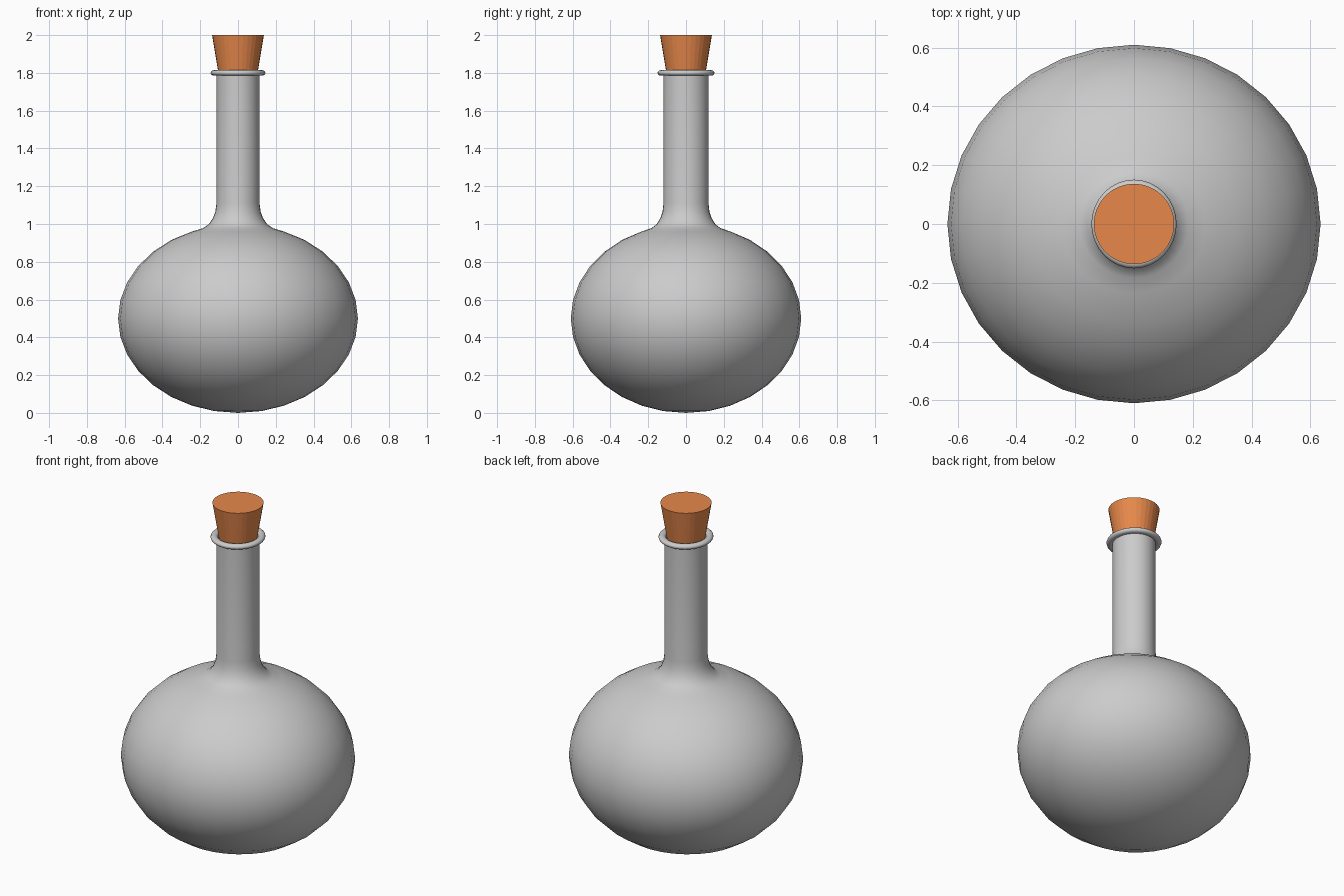
import bpy, bmesh
from math import sin, cos, pi, radians

if "Cube" in bpy.data.objects:
    bpy.data.objects.remove(bpy.data.objects["Cube"])

SEG = 32


def lathe(name, profile, smooth=True, closed=False):
    """Revolve (rx, ry, z) points about z; zero radius makes a pole."""
    bm = bmesh.new()
    rings = []
    for rx, ry, z in profile:
        if rx < 1e-5:
            rings.append([bm.verts.new((0, 0, z))] * SEG)
        else:
            rings.append([bm.verts.new((rx * cos(2 * pi * i / SEG),
                                        ry * sin(2 * pi * i / SEG), z))
                          for i in range(SEG)])
    pairs = list(zip(rings, rings[1:]))
    if closed:
        pairs.append((rings[-1], rings[0]))
    for a, b in pairs:
        for i in range(SEG):
            j = (i + 1) % SEG
            bm.faces.new(list(dict.fromkeys((a[i], a[j], b[j], b[i]))))
    bmesh.ops.recalc_face_normals(bm, faces=bm.faces)
    me = bpy.data.meshes.new(name)
    bm.to_mesh(me)
    bm.free()
    ob = bpy.data.objects.new(name, me)
    bpy.context.collection.objects.link(ob)
    if smooth:
        bpy.context.view_layer.objects.active = ob
        ob.select_set(True)
        bpy.ops.object.shade_smooth_by_angle(angle=radians(50))
        ob.select_set(False)
    return ob


# Flask: squashed sphere, flared shoulder and neck, with an inner wall
outer = []
for k in range(14):
    a = -pi / 2 + k * pi / 16
    outer.append((0.635 * cos(a), 0.61 * cos(a), 0.5 + 0.5 * sin(a)))
outer[0] = (0, 0, 0)
outer += [(0.243, 0.236, 0.96), (0.185, 0.183, 0.978), (0.155, 0.156, 0.998),
          (0.133, 0.136, 1.03), (0.12, 0.124, 1.065), (0.114, 0.119, 1.11),
          (0.114, 0.119, 1.80)]
inner = [(0.103, 0.107, 1.80), (0.103, 0.107, 1.08), (0.14, 0.14, 0.985)]
for k in range(12, -1, -1):
    a = -pi / 2 + k * pi / 16
    inner.append((0.62 * cos(a), 0.595 * cos(a), 0.5 + 0.485 * sin(a)))
inner[-1] = (0, 0, 0.015)
lathe("flask", outer + inner)

# Rounded lip around the mouth
lip = [(0.125 + 0.02 * cos(t), 0.131 + 0.02 * cos(t), 1.80 + 0.015 * sin(t))
       for t in (2 * pi * k / 12 for k in range(12))]
lathe("lip", lip, closed=True)

# Tapered cork stopper
cork = lathe("cork", [(0, 0, 1.70), (0.087, 0.087, 1.70),
                      (0.137, 0.137, 2.0), (0, 0, 2.0)], smooth=False)
mat = bpy.data.materials.new("cork_brown")
mat.diffuse_color = (0.8, 0.25, 0.07, 1)
mat.use_nodes = True
mat.node_tree.nodes["Principled BSDF"].inputs["Base Color"].default_value = mat.diffuse_color
cork.data.materials.append(mat)
